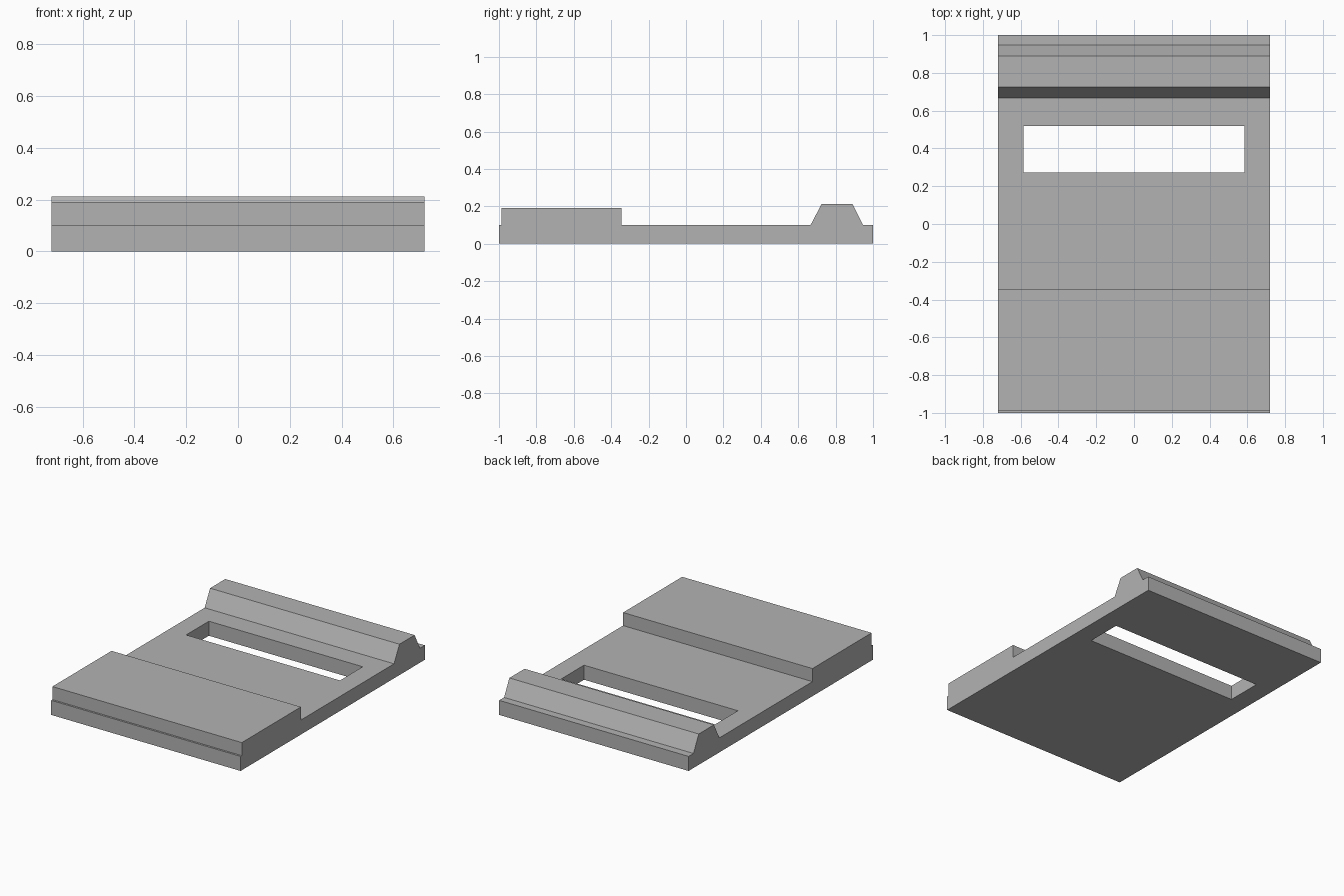
import bpy, bmesh

cube = bpy.data.objects.get("Cube")
if cube:
    bpy.data.objects.remove(cube, do_unlink=True)

HALF_WIDTH = 0.72

grey = bpy.data.materials.new("plain grey")
grey.use_nodes = True
colour = (0.45, 0.45, 0.45, 1)
grey.diffuse_color = colour
grey.node_tree.nodes["Principled BSDF"].inputs["Base Color"].default_value = colour


def extrude_profile(name, profile, x0, x1):
    """Extrude a (y, z) outline along x."""
    bm = bmesh.new()
    face = bm.faces.new([bm.verts.new((x0, y, z)) for y, z in profile])
    moved = bmesh.ops.extrude_face_region(bm, geom=[face])["geom"]
    verts = [v for v in moved if isinstance(v, bmesh.types.BMVert)]
    bmesh.ops.translate(bm, verts=verts, vec=(x1 - x0, 0, 0))
    bmesh.ops.recalc_face_normals(bm, faces=bm.faces)
    mesh = bpy.data.meshes.new(name)
    bm.to_mesh(mesh)
    bm.free()
    mesh.materials.append(grey)
    obj = bpy.data.objects.new(name, mesh)
    bpy.context.collection.objects.link(obj)
    return obj


# Plate with the raised front block and the tapered rear ridge
plate = extrude_profile("stepped_plate", [
    (-1, 0), (1, 0), (1, 0.1),
    (0.947, 0.1), (0.89, 0.212), (0.725, 0.212), (0.666, 0.1),
    (-0.345, 0.1), (-0.345, 0.19), (-0.987, 0.19), (-0.987, 0.1), (-1, 0.1),
], -HALF_WIDTH, HALF_WIDTH)

# Rectangular slot through the plate
slot = extrude_profile("slot_cutter", [
    (0.272, -0.1), (0.519, -0.1), (0.519, 0.3), (0.272, 0.3),
], -0.585, 0.585)
slot.hide_render = True
slot.hide_viewport = True
slot.display_type = 'WIRE'

cut = plate.modifiers.new("slot", 'BOOLEAN')
cut.operation = 'DIFFERENCE'
cut.solver = 'EXACT'
cut.object = slot
